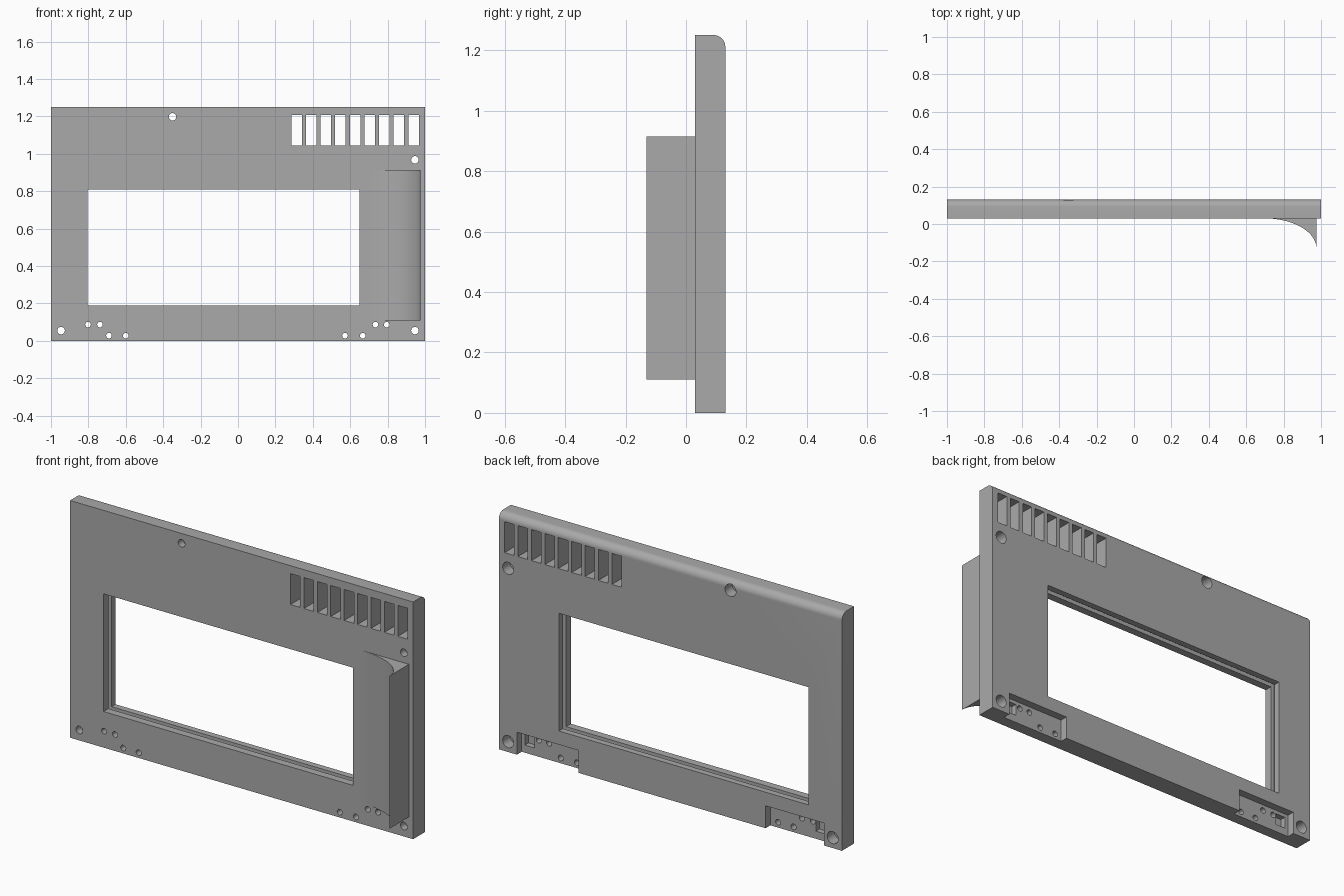
import bpy
import bmesh
from math import sin, cos, pi, radians
from mathutils import Matrix, Vector

cube = bpy.data.objects.get("Cube")
if cube:
    bpy.data.objects.remove(cube, do_unlink=True)

FRONT, BACK, HEIGHT = 0.03, 0.13, 1.25

grey = bpy.data.materials.new("plain grey")
grey.use_nodes = True
grey.diffuse_color = (0.4, 0.4, 0.4, 1)
grey.node_tree.nodes["Principled BSDF"].inputs["Base Color"].default_value = (0.4, 0.4, 0.4, 1)


def finish(name, bm):
    bmesh.ops.recalc_face_normals(bm, faces=bm.faces)
    mesh = bpy.data.meshes.new(name)
    bm.to_mesh(mesh)
    bm.free()
    mesh.materials.append(grey)
    obj = bpy.data.objects.new(name, mesh)
    bpy.context.collection.objects.link(obj)
    return obj


def prism(name, points, offset):
    """Extrude a closed outline of 3D points along an offset."""
    bm = bmesh.new()
    face = bm.faces.new([bm.verts.new(p) for p in points])
    out = bmesh.ops.extrude_face_region(bm, geom=[face])
    verts = [v for v in out["geom"] if isinstance(v, bmesh.types.BMVert)]
    bmesh.ops.translate(bm, verts=verts, vec=Vector(offset))
    return finish(name, bm)


def box(name, x0, x1, y0, y1, z0, z1):
    outline = [(x0, y0, z0), (x1, y0, z0), (x1, y0, z1), (x0, y0, z1)]
    return prism(name, outline, (0, y1 - y0, 0))


def rod(name, x, z, radius, y0, y1, sides=24):
    bm = bmesh.new()
    place = Matrix.Translation((x, (y0 + y1) / 2, z)) @ Matrix.Rotation(pi / 2, 4, "X")
    bmesh.ops.create_cone(bm, cap_ends=True, segments=sides, radius1=radius,
                          radius2=radius, depth=y1 - y0, matrix=place)
    return finish(name, bm)


def activate(obj):
    bpy.ops.object.select_all(action="DESELECT")
    obj.select_set(True)
    bpy.context.view_layer.objects.active = obj


def cut(target, cutter):
    cutter.hide_render = True
    activate(target)
    mod = target.modifiers.new("cut", "BOOLEAN")
    mod.operation = "DIFFERENCE"
    mod.solver = "EXACT"
    mod.object = cutter
    bpy.ops.object.modifier_apply(modifier=mod.name)
    bpy.data.objects.remove(cutter, do_unlink=True)


# Panel with a rounded upper back edge
r = 0.038
arc = [(-1, BACK - r + r * cos(i * pi / 20), HEIGHT - r + r * sin(i * pi / 20))
       for i in range(11)]
panel = prism("panel", [(-1, FRONT, 0), (-1, BACK, 0)] + arc + [(-1, FRONT, HEIGHT)], (2, 0, 0))

# Window opening and the groove around it
wx0, wx1, wz0, wz1, g = -0.805, 0.65, 0.19, 0.81, 0.02
cut(panel, box("window", wx0, wx1, 0, 0.2, wz0, wz1))
cut(panel, box("groove", wx0 - g, wx1 + g, 0.07, 0.097, wz0 - g, wz1 + g))

# Row of vent slots
for i in range(9):
    x = 0.313 + i * 0.0782
    cut(panel, box("vent", x - 0.028, x + 0.028, 0, 0.2, 1.045, 1.208))

# Pockets open at the bottom of the back, each with a square recess
for x0, x1, side in ((0.535, 0.895, 1), (-0.895, -0.555, -1)):
    cut(panel, box("pocket", x0, x1, 0.09, 0.2, -0.1, 0.118))
    x = side * 0.848
    cut(panel, box("recess", x - 0.028, x + 0.028, 0.06, 0.1, 0.04, 0.1))

# Screw holes, wider at the back
for x, z in ((-0.35, 1.198), (0.946, 0.968), (0.946, 0.055), (-0.946, 0.055)):
    cut(panel, rod("screw_hole", x, z, 0.02, 0, 0.2))
    cut(panel, rod("counterbore", x, z, 0.032, 0.07, 0.2))

# Small holes through the pockets
for z, row in ((0.087, (-0.802, -0.738, 0.735, 0.795)),
               (0.028, (-0.69, -0.6, 0.572, 0.667))):
    for x in row:
        cut(panel, rod("small_hole", x, z, 0.015, 0, 0.2, 16))

# Grip with a concave sweep rising to a thin lip
x0, x1, tip, n = 0.70, 0.975, -0.13, 20
sweep = [(x0 + (x1 - x0) * sin(i * pi / 2 / n),
          tip + (FRONT - tip) * cos(i * pi / 2 / n), 0.11) for i in range(n + 1)]
grip = prism("grip", sweep + [(x1, FRONT, 0.11)], (0, 0, 0.805))

for obj in (panel, grip):
    activate(obj)
    bpy.ops.object.shade_smooth_by_angle(angle=radians(30))
